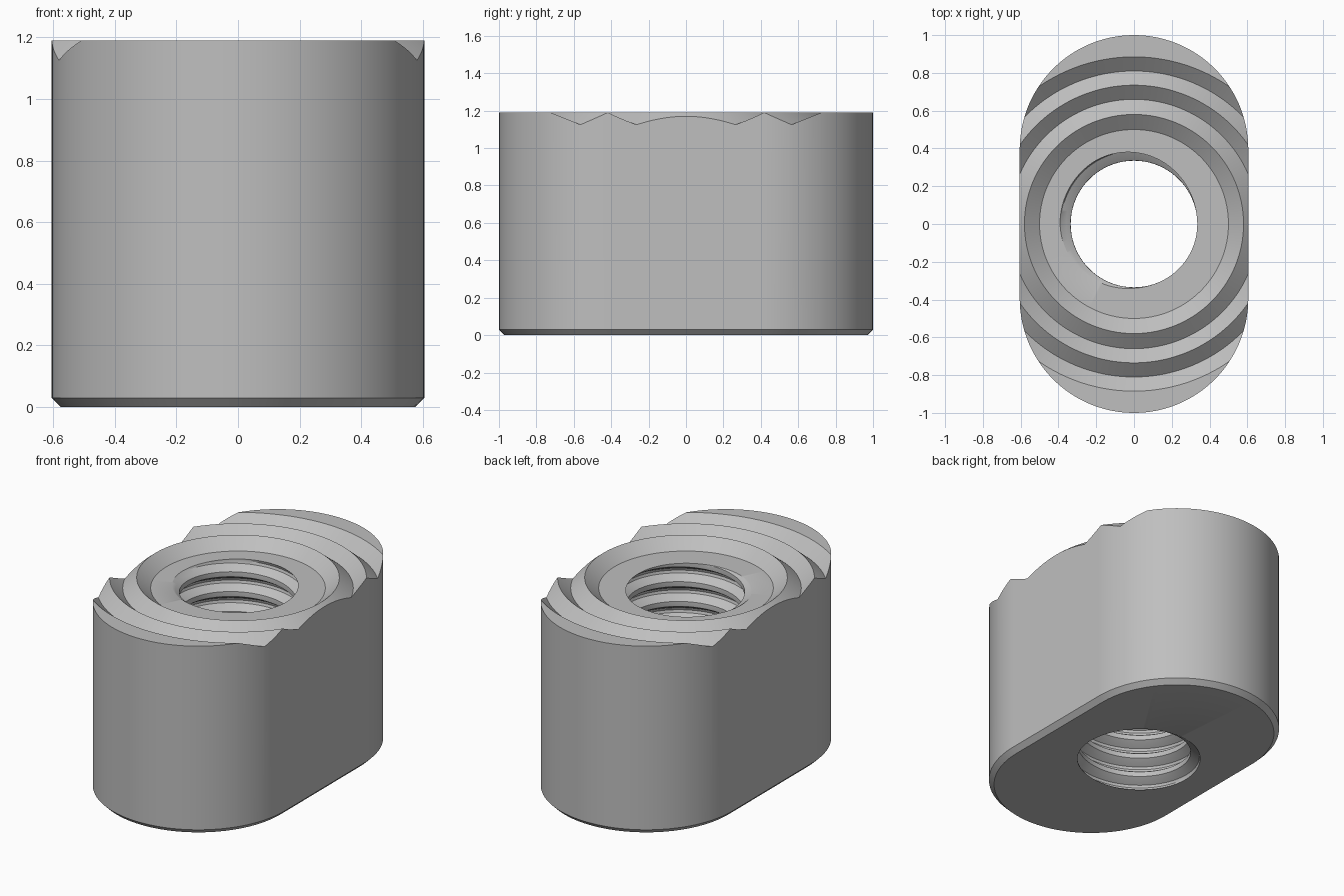
import bpy, bmesh, math

cube = bpy.data.objects.get("Cube")
if cube:
    bpy.data.objects.remove(cube, do_unlink=True)

# Overall sizes
END_RADIUS, END_CENTRE = 0.605, 0.395      # rounded-end outline
TOP, VALLEY, CHAMFER = 1.19, 1.125, 0.03
RINGS = [0.5, 0.58, 0.66, 0.735, 0.81, 0.885]   # valley, peak, valley, peak ...
PITCH, MINOR, MAJOR = VALLEY / 9, 0.335, 0.392
STEPS, PHASE = 8, 0.5 + 150 / 360
TURN = 2 * math.pi


def outline(angle, radius):
    """Distance from the axis to the rounded-end outline."""
    c, s = abs(math.cos(angle)), abs(math.sin(angle))
    if c > 1e-9 and radius / c * s <= END_CENTRE:
        return radius / c
    return END_CENTRE * s + math.sqrt(radius ** 2 - (END_CENTRE * c) ** 2)


def top_height(r):
    """Height of the concentric V-grooved top at a given radius."""
    if r <= RINGS[0]:
        return VALLEY
    for i in range(len(RINGS) - 1):
        a, b = RINGS[i], RINGS[i + 1]
        if r <= b:
            t = (r - a) / (b - a)
            if i % 2:
                t = 1 - t
            return VALLEY + (TOP - VALLEY) * t
    return TOP


def thread_radius(z, angle):
    """Radius of the right-hand internal thread."""
    t = (z / PITCH - angle / TURN + PHASE) % 1
    d = abs(t - 0.5) * 2
    k = min(max((0.8 - d) / 0.68, 0), 1)
    return MINOR + (MAJOR - MINOR) * k * k * (3 - 2 * k)


def column(angle):
    """Closed radial section: thread, grooved top, wall, chamfer, base."""
    pts = []
    for k in range(-STEPS, 10 * STEPS + 1):
        z = PITCH * (k / STEPS - PHASE + angle / TURN)
        z = min(max(z, 0), VALLEY)
        pts.append((thread_radius(z, angle), z))
    edge = outline(angle, END_RADIUS)
    for r in RINGS + [edge]:
        r = min(r, edge)
        pts.append((r, top_height(r)))
    pts.append((edge, CHAMFER))
    pts.append((outline(angle, END_RADIUS - CHAMFER), 0))
    return [(r * math.cos(angle), r * math.sin(angle), z) for r, z in pts]


# Column angles, with extra ones where grooves run out through the wall
count = 192
angles = {round(TURN * i / count, 7) for i in range(count)}
corners = [math.atan2(END_CENTRE, END_RADIUS)]
for r in RINGS[2:]:
    a = math.acos(END_RADIUS / r)
    if a > corners[0]:
        y = (r * r + END_CENTRE ** 2 - END_RADIUS ** 2) / (2 * END_CENTRE)
        a = math.asin(y / r)
    corners.append(a)
for a in corners:
    angles |= {round(v, 7) for v in (a, math.pi - a, math.pi + a, TURN - a)}
angles = sorted(angles) + [TURN]

# Skin the sections together
bm = bmesh.new()
grid = [[bm.verts.new(p) for p in column(a)] for a in angles]
rows = len(grid[0])
for left, right in zip(grid, grid[1:]):
    for j in range(rows):
        n = (j + 1) % rows
        bm.faces.new((left[j], right[j], right[n], left[n]))
bmesh.ops.remove_doubles(bm, verts=bm.verts, dist=0.00002)
bmesh.ops.recalc_face_normals(bm, faces=bm.faces)
mesh = bpy.data.meshes.new("threaded_slot_nut")
bm.to_mesh(mesh)
bm.free()

nut = bpy.data.objects.new("threaded_slot_nut", mesh)
bpy.context.collection.objects.link(nut)

# Plain grey metal
colour = (0.52, 0.52, 0.52, 1)
grey = bpy.data.materials.new("light_grey")
grey.use_nodes = True
grey.diffuse_color = colour
grey.node_tree.nodes["Principled BSDF"].inputs["Base Color"].default_value = colour
mesh.materials.append(grey)

bpy.ops.object.select_all(action='DESELECT')
nut.select_set(True)
bpy.context.view_layer.objects.active = nut
bpy.ops.object.shade_smooth_by_angle(angle=math.radians(28))
